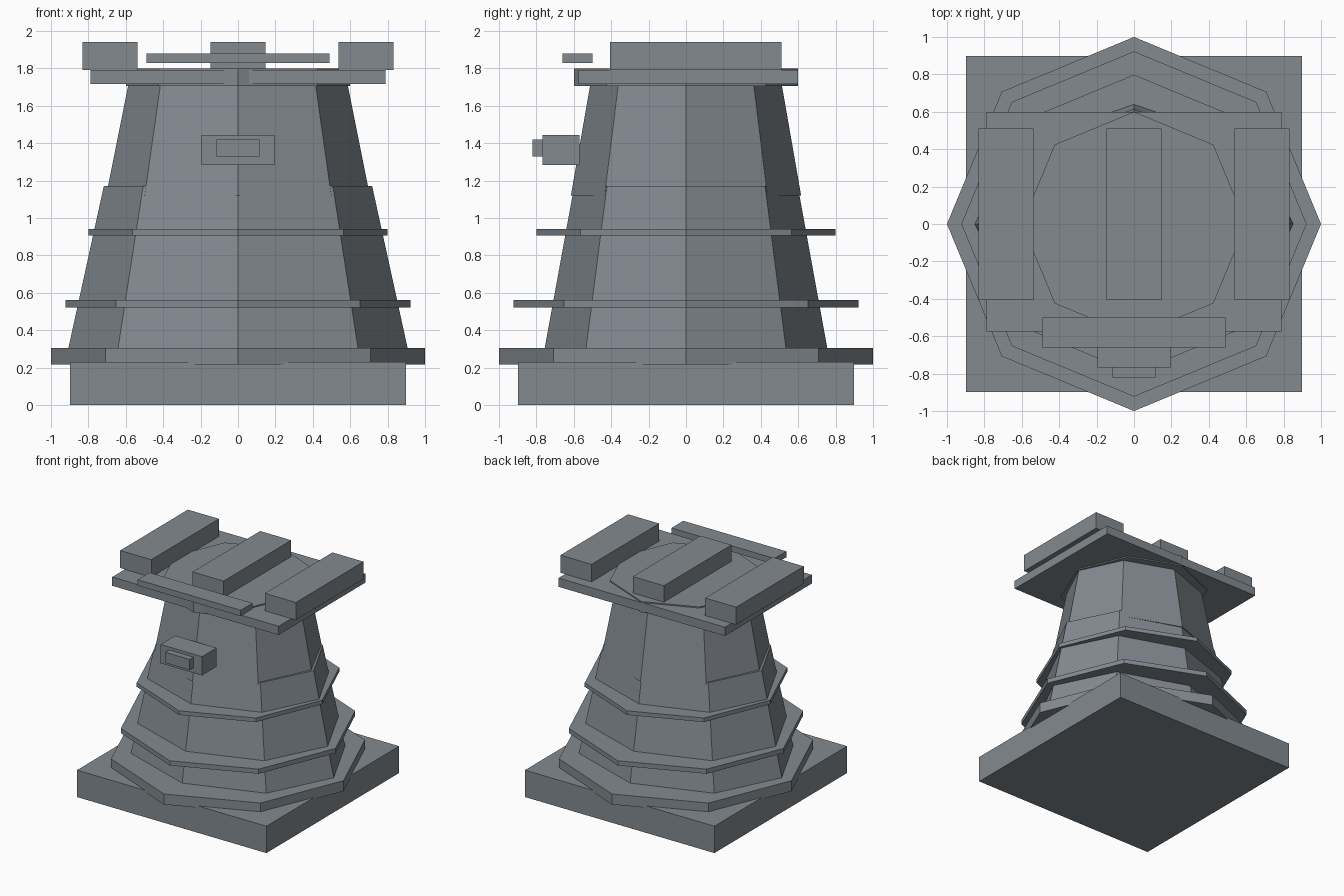
import bpy, bmesh
from mathutils import Matrix, Vector

if "Cube" in bpy.data.objects:
    bpy.data.objects.remove(bpy.data.objects["Cube"])

grey = bpy.data.materials.new("slate_grey")
grey.diffuse_color = (0.227, 0.254, 0.28, 1)
grey.use_nodes = True
grey.node_tree.nodes["Principled BSDF"].inputs["Base Color"].default_value = grey.diffuse_color


def finish(name, bm):
    mesh = bpy.data.meshes.new(name)
    bm.to_mesh(mesh)
    bm.free()
    mesh.materials.append(grey)
    obj = bpy.data.objects.new(name, mesh)
    bpy.context.collection.objects.link(obj)
    return obj


def box(name, x, y, z):
    """Box from (min, max) pairs."""
    bm = bmesh.new()
    size = [b - a for a, b in (x, y, z)]
    mid = Vector([(a + b) / 2 for a, b in (x, y, z)])
    bmesh.ops.create_cube(bm, size=1, matrix=Matrix.Translation(mid) @ Matrix.Diagonal((*size, 1)))
    return finish(name, bm)


def octagon(name, z0, z1, r0, r1, y_scale=1.0):
    """Eight-sided frustum with corners on the axes."""
    bm = bmesh.new()
    place = Matrix.Translation((0, 0, (z0 + z1) / 2)) @ Matrix.Diagonal((1, y_scale, 1, 1))
    bmesh.ops.create_cone(bm, cap_ends=True, segments=8, radius1=r0, radius2=r1,
                          depth=z1 - z0, matrix=place)
    return finish(name, bm)


# Base
box("base_slab", (-0.897, 0.897), (-0.897, 0.897), (0, 0.23))
octagon("base_ring", 0.215, 0.305, 1.0, 1.0)

# Tapered tower, flattened front to back
octagon("lower_tower", 0.23, 1.172, 0.923, 0.717, 0.833)
octagon("upper_tower", 1.12, 1.71, 0.705, 0.587, 0.873)

# Bands around the tower
octagon("lower_band", 0.52, 0.56, 0.923, 0.923)
octagon("upper_band", 0.905, 0.94, 0.798, 0.798)

# Top deck
octagon("tower_cap", 1.705, 1.80, 0.60, 0.60)
box("deck_plate", (-0.788, 0.788), (-0.576, 0.599), (1.715, 1.79))

# Three blocks on the deck
for name, x in (("left_block", -0.685), ("middle_block", 0), ("right_block", 0.685)):
    box(name, (x - 0.147, x + 0.147), (-0.405, 0.51), (1.79, 1.94))

# Front rail and wall box
box("front_rail", (-0.488, 0.488), (-0.66, -0.50), (1.828, 1.879))
box("wall_box", (-0.196, 0.196), (-0.767, -0.57), (1.283, 1.444))
box("wall_box_panel", (-0.116, 0.116), (-0.82, -0.767), (1.328, 1.419))
